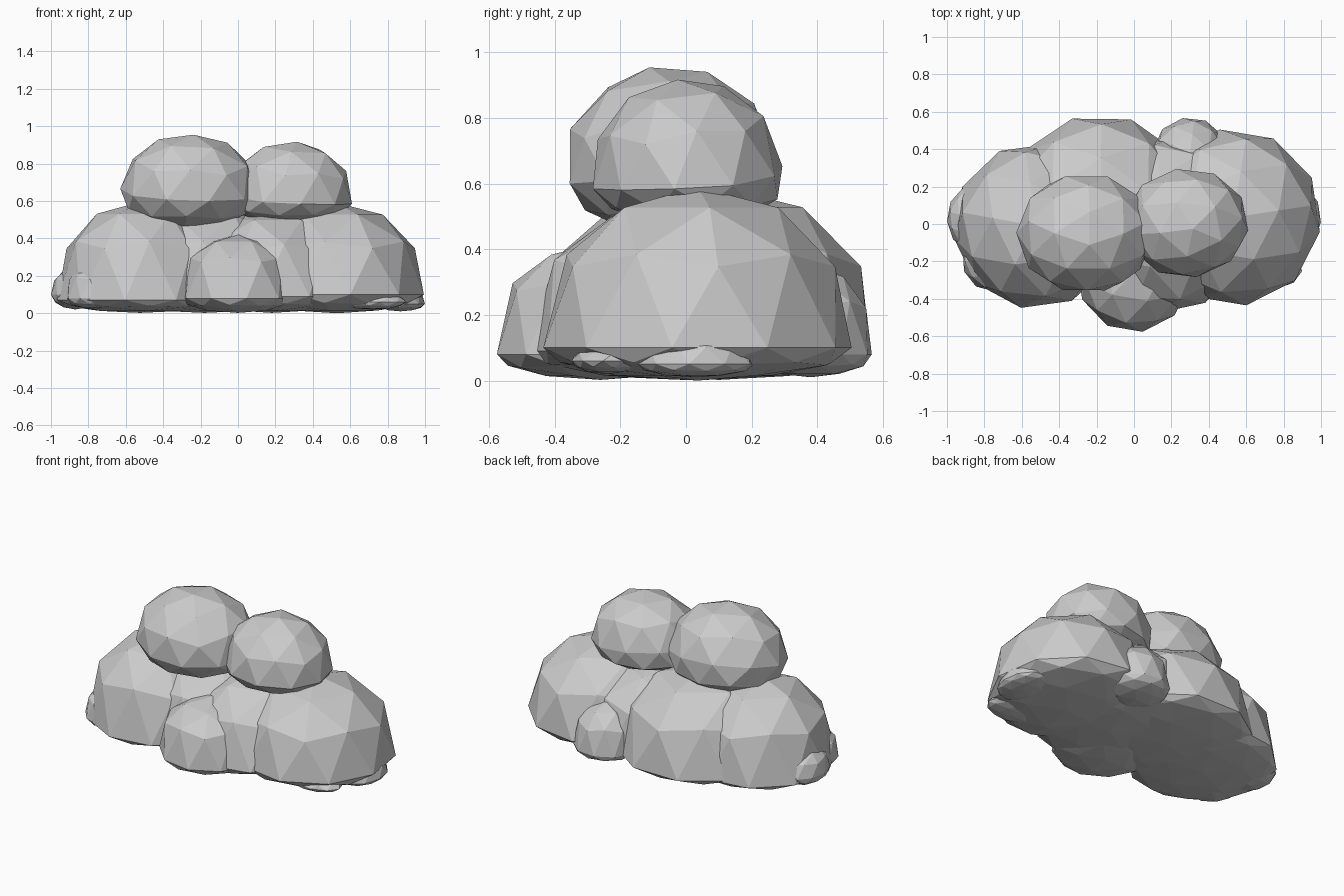
import bpy, bmesh
from mathutils import Matrix

grey = bpy.data.materials.new("cloud grey")
grey.diffuse_color = (0.6, 0.6, 0.6, 1)


def puff(name, x, y, z, rx, ry, up, down, turn=0.0, tilt=0.0, full=0.8):
    """Faceted puff: upper half 'up' tall, lower half squashed to 'down'.
    'full' below 1 makes the upper sides plumper."""
    bm = bmesh.new()
    bmesh.ops.create_icosphere(bm, subdivisions=2, radius=1)
    bm.transform(Matrix.Rotation(turn, 4, 'Z') @ Matrix.Rotation(tilt, 4, 'X'))
    for v in bm.verts:
        c = v.co
        h = min(abs(c.z), 1) ** full * up if c.z > 0 else c.z * down
        v.co = (x + c.x * rx, y + c.y * ry, z + h)
    me = bpy.data.meshes.new(name)
    bm.to_mesh(me)
    bm.free()
    me.materials.append(grey)
    bpy.context.collection.objects.link(bpy.data.objects.new(name, me))


# Two round puffs on top, pressed into each other
puff("top_puff_left", -0.26, -0.05, 0.64, 0.37, 0.325, 0.32, 0.20, 0.3, 0.2, 0.9)
puff("top_puff_right", 0.28, 0.005, 0.60, 0.335, 0.295, 0.32, 0.13, 0.8, 0.15, 0.85)

# Large flat-bottomed puffs of the base
puff("base_puff_right", 0.53, 0.035, 0.10, 0.47, 0.475, 0.49, 0.10, 0.15, 0, 0.85)
puff("base_puff_left", -0.525, -0.01, 0.07, 0.445, 0.445, 0.525, 0.068, 0.45, 0, 0.8)
puff("base_puff_back", -0.18, 0.10, 0.08, 0.51, 0.485, 0.51, 0.078, 0.3)
puff("base_puff_middle", 0.18, 0.0, 0.09, 0.42, 0.48, 0.465, 0.088, 0.5)

# Smaller puffs around the rim
puff("front_puff", 0.0, -0.26, 0.08, 0.31, 0.32, 0.34, 0.078, 0.15, 0, 0.7)
puff("back_puff", 0.30, 0.38, 0.08, 0.20, 0.19, 0.27, 0.07, 0.2)
puff("left_rim_puff", -0.87, 0.03, 0.10, 0.13, 0.17, 0.14, 0.08, 0.4)
puff("left_front_rim_puff", -0.76, -0.19, 0.08, 0.16, 0.17, 0.19, 0.06, 0.7)
puff("right_rim_puff", 0.87, 0.03, 0.05, 0.13, 0.18, 0.10, 0.04, 0.2)
puff("right_front_rim_puff", 0.72, -0.24, 0.06, 0.18, 0.11, 0.045, 0.04, 0.2)
